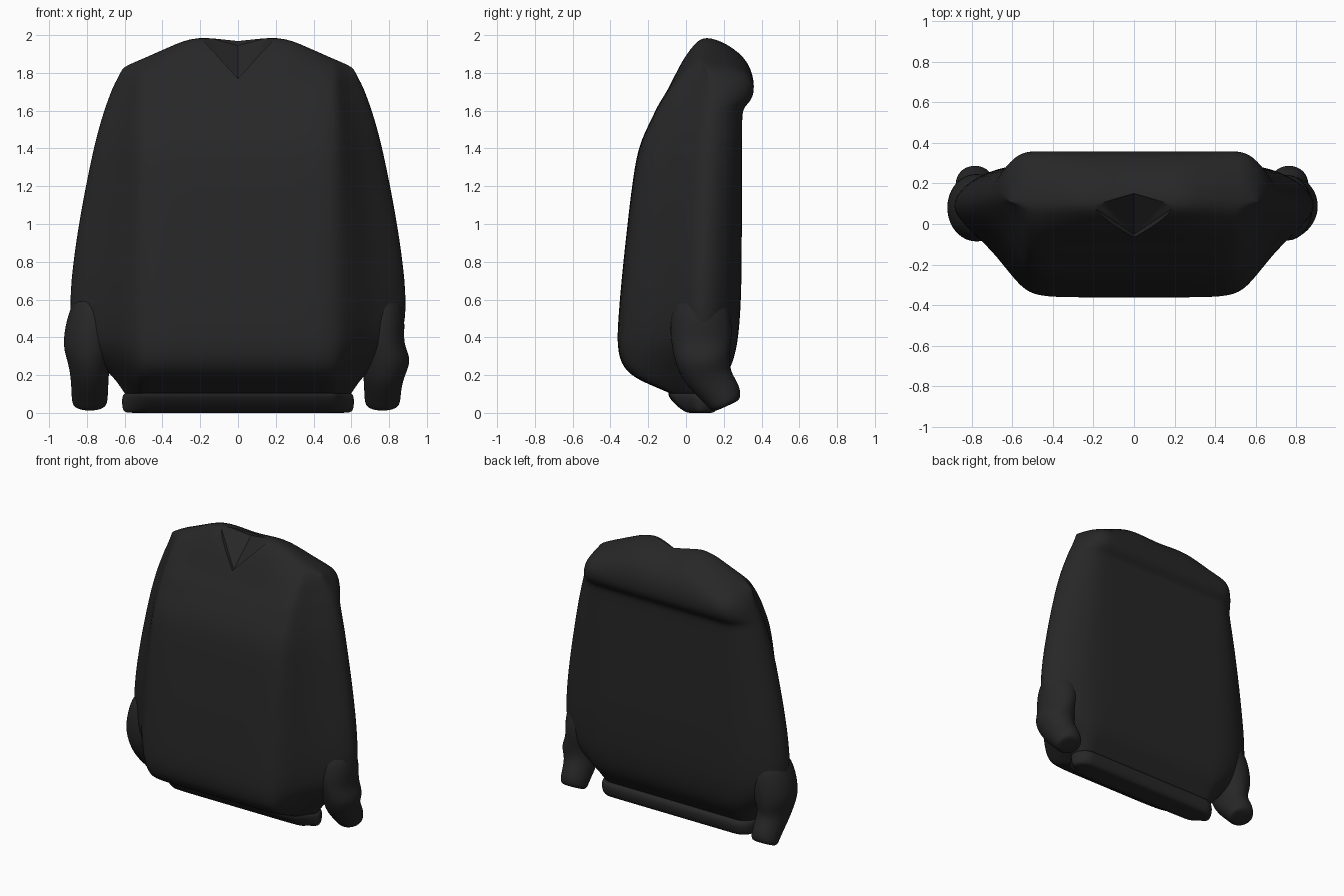
import bpy, bmesh, math
from mathutils import Vector

if "Cube" in bpy.data.objects:
    bpy.data.objects.remove(bpy.data.objects["Cube"])

black = bpy.data.materials.new("black_knit")
black.diffuse_color = (0.02, 0.02, 0.02, 1)
black.use_nodes = True
black.node_tree.nodes["Principled BSDF"].inputs["Base Color"].default_value = black.diffuse_color


def loft(name, rings, cap_top=True, level=2):
    """Skin closed rings (listed bottom to top) and smooth the result."""
    bm = bmesh.new()
    rows = [[bm.verts.new(p) for p in r] for r in rings]
    n = len(rows[0])
    for a, b in zip(rows, rows[1:]):
        for i in range(n):
            j = (i + 1) % n
            bm.faces.new((a[i], a[j], b[j], b[i]))
    bm.faces.new(rows[0][::-1])
    if cap_top:
        bm.faces.new(rows[-1])
    bmesh.ops.remove_doubles(bm, verts=bm.verts[:], dist=0.0005)
    bmesh.ops.recalc_face_normals(bm, faces=bm.faces[:])
    me = bpy.data.meshes.new(name)
    bm.to_mesh(me)
    bm.free()
    ob = bpy.data.objects.new(name, me)
    bpy.context.collection.objects.link(ob)
    me.materials.append(black)
    activate(ob)
    m = ob.modifiers.new("smooth", 'SUBSURF')
    m.levels = m.render_levels = level
    bpy.ops.object.modifier_apply(modifier=m.name)
    return ob


def activate(ob):
    bpy.ops.object.select_all(action='DESELECT')
    ob.select_set(True)
    bpy.context.view_layer.objects.active = ob


def section(z, w, yf, ym, yb, xf=0.5):
    """Sweater cross-section: flat front and back, sides sloping out to the sleeves."""
    d, e, s = ym - yf, yb - ym, w - xf
    half = [(0, yf), (.22, yf), (.36, yf), (xf, yf + .02 * d),
            (xf + .2 * s, yf + .15 * d), (xf + .5 * s, yf + .52 * d),
            (xf + .86 * s, yf + .8 * d), (w, ym), (xf + .86 * s, ym + .5 * e),
            (xf + .5 * s, ym + .88 * e), (xf + .2 * s, ym + .98 * e),
            (xf, yb), (.36, yb), (.22, yb), (0, yb)]
    pts = half + [(-x, y) for x, y in half[-2:0:-1]]
    return [Vector((x, y, z)) for x, y in pts]


SHOULDER = [(0, 1.975), (.22, 2.015), (.36, 1.95), (.5, 1.885), (.6, 1.84), (.66, 1.77), (.8, 1.7)]


def shoulder_z(x):
    x = abs(x)
    for (x0, z0), (x1, z1) in zip(SHOULDER, SHOULDER[1:]):
        if x <= x1:
            return z0 + (z1 - z0) * (x - x0) / (x1 - x0)
    return 1.7


def shoulder_ring(s, w, yf, ym, yb):
    ring = section(0, w, yf, ym, yb)
    for p in ring:
        p.z = 1.72 + (shoulder_z(p.x) - 1.72) * s
    return ring


# Body with upper sleeves: height, half width, front, side and back depth
body_rows = [
    (.07, .58, -.03, .06, .12), (.11, .61, -.09, .06, .15), (.17, .65, -.25, .06, .19),
    (.24, .72, -.34, .07, .24), (.35, .86, -.365, .08, .27), (.48, .91, -.36, .09, .285),
    (.7, .905, -.342, .09, .295), (1.0, .86, -.31, .1, .295), (1.25, .81, -.28, .11, .297),
    (1.42, .772, -.25, .12, .297), (1.55, .735, -.185, .13, .297), (1.615, .712, -.155, .14, .30),
    (1.65, .70, -.135, .14, .345), (1.72, .672, -.09, .15, .367)]
rings = [section(*r) for r in body_rows]
rings += [shoulder_ring(.5, .655, -.025, .14, .34),
          shoulder_ring(.85, .63, .045, .12, .22),
          shoulder_ring(1, .61, .1, .1, .1)]
body = loft("sweater_body", rings, cap_top=False)

# V neck cut out of the shoulder ridge
bm = bmesh.new()
for p in [(0, -.05, 1.77), (0, .15, 1.945), (0, .15, 2.2), (0, -.3, 1.77)]:
    bm.verts.new(p)
for sx in (-.21, .21):
    for p in [(sx, .09, 2.0), (sx, .09, 2.2), (sx, -.3, 2.0), (sx, -.3, 2.2)]:
        bm.verts.new(p)
bmesh.ops.convex_hull(bm, input=bm.verts[:])
bmesh.ops.recalc_face_normals(bm, faces=bm.faces[:])
me = bpy.data.meshes.new("neck_cutter")
bm.to_mesh(me)
bm.free()
me.materials.append(black)
cutter = bpy.data.objects.new("neck_cutter", me)
bpy.context.collection.objects.link(cutter)
cutter.hide_render = True
activate(body)
m = body.modifiers.new("neck", 'BOOLEAN')
m.operation, m.solver, m.object = 'DIFFERENCE', 'EXACT', cutter
bpy.ops.object.modifier_apply(modifier=m.name)
bpy.data.objects.remove(cutter)

# Ribbed waistband
hem = loft("waistband", [
    section(0, .56, .03, .07, .12), section(0, .61, .0, .07, .155),
    section(.04, .62, -.055, .07, .175), section(.10, .62, -.105, .07, .18),
    section(.12, .58, -.08, .06, .14)])


# Lower sleeves and cuffs: centre x, y, z, radius x, radius y, backward tilt
def sleeve(name, side, rows):
    out = []
    for x, y, z, rx, ry, tilt in rows:
        ring = []
        for k in range(12):
            a = 2 * math.pi * k / 12
            dy = ry * math.sin(a)
            ring.append((side * (x + rx * math.cos(a)), y + dy, z + tilt * dy))
        out.append(ring)
    return loft(name, out)


left = sleeve("left_sleeve", -1, [
    (.785, .215, .035, .06, .045, .45), (.785, .215, .04, .098, .08, .45),
    (.785, .19, .10, .10, .10, .45), (.785, .11, .19, .105, .125, .3),
    (.79, .085, .27, .115, .16, .1), (.785, .08, .35, .15, .175, 0),
    (.765, .08, .48, .155, .175, 0), (.74, .08, .65, .12, .13, 0)])
right = sleeve("right_sleeve", 1, [
    (.765, .215, .035, .06, .045, .45), (.765, .215, .04, .098, .08, .45),
    (.765, .19, .10, .10, .10, .45), (.77, .11, .19, .11, .125, .3),
    (.79, .085, .28, .14, .15, .1), (.765, .08, .37, .11, .165, 0),
    (.75, .08, .48, .145, .175, 0), (.74, .08, .65, .12, .13, 0)])

for ob in (body, hem, left, right):
    activate(ob)
    bpy.ops.object.shade_smooth_by_angle(angle=math.radians(35))
